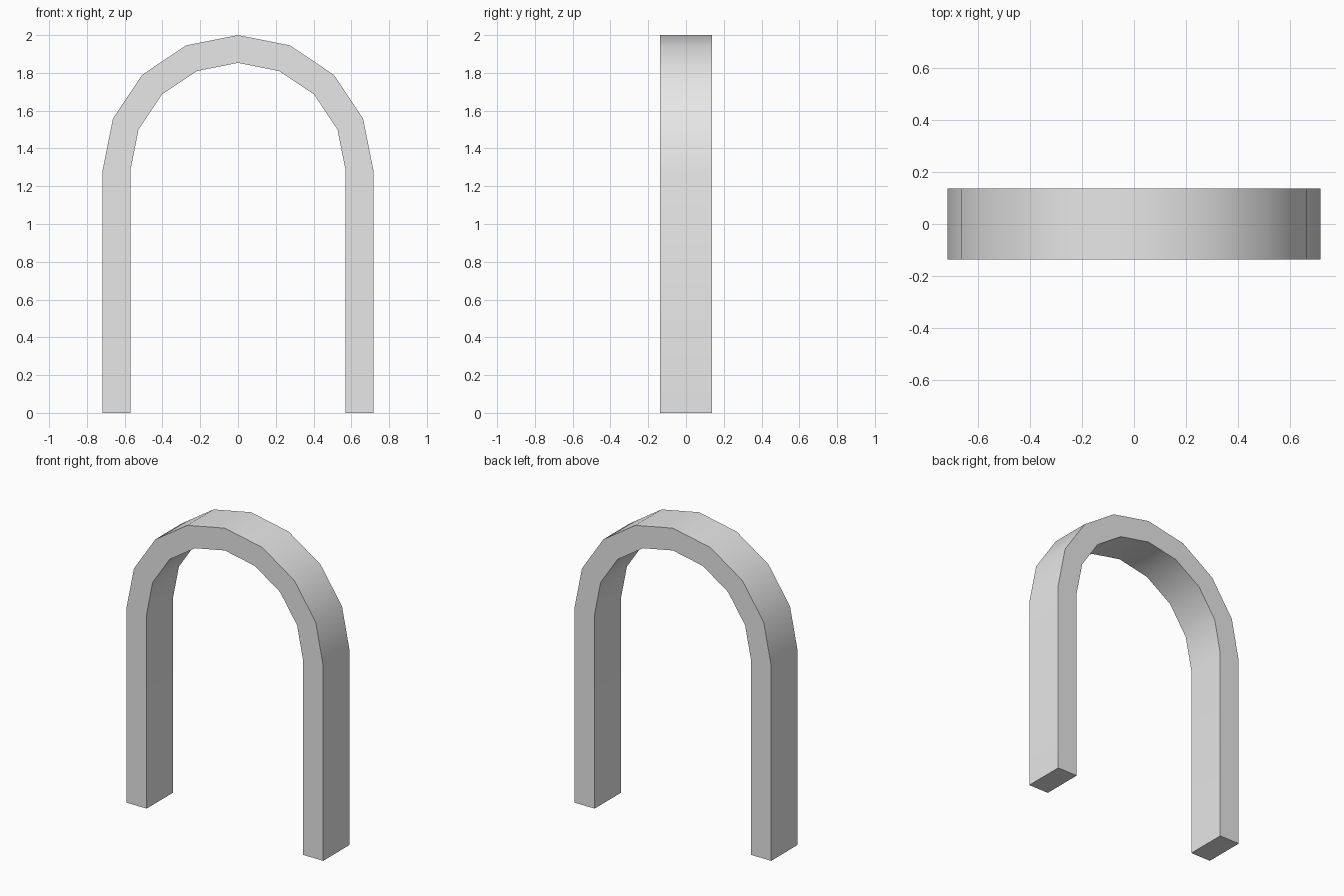
import bpy
import bmesh
from math import pi, cos, sin, radians

# Remove the default cube
cube = bpy.data.objects.get("Cube")
if cube:
    bpy.data.objects.remove(cube, do_unlink=True)

OUTER, INNER = 0.717, 0.57
SPRING = 2 - OUTER      # height where the legs meet the curve
DEPTH = 0.274
SEGMENTS = 8

# Plain grey material
grey = bpy.data.materials.new("plain_grey")
grey.use_nodes = True
colour = (0.8, 0.8, 0.8, 1)
grey.diffuse_color = colour
grey.node_tree.nodes["Principled BSDF"].inputs["Base Color"].default_value = colour


def rim(radius):
    """Edge line: right foot, half circle, left foot."""
    arc = [(radius * cos(pi * i / SEGMENTS), SPRING + radius * sin(pi * i / SEGMENTS))
           for i in range(SEGMENTS + 1)]
    return [(radius, 0)] + arc + [(-radius, 0)]


# Front face of the arch as a strip of quads, extruded to depth
bm = bmesh.new()
outer, inner = ([bm.verts.new((x, -DEPTH / 2, z)) for x, z in rim(r)]
                for r in (OUTER, INNER))
for i in range(len(outer) - 1):
    bm.faces.new((outer[i], outer[i + 1], inner[i + 1], inner[i]))
extruded = bmesh.ops.extrude_face_region(bm, geom=bm.faces[:])
back = [g for g in extruded["geom"] if isinstance(g, bmesh.types.BMVert)]
bmesh.ops.translate(bm, verts=back, vec=(0, DEPTH, 0))
bmesh.ops.recalc_face_normals(bm, faces=bm.faces)

mesh = bpy.data.meshes.new("arch")
bm.to_mesh(mesh)
bm.free()
mesh.materials.append(grey)
arch = bpy.data.objects.new("arch", mesh)
bpy.context.collection.objects.link(arch)

# Smooth curve, crisp edges
bpy.ops.object.select_all(action='DESELECT')
arch.select_set(True)
bpy.context.view_layer.objects.active = arch
bpy.ops.object.shade_smooth_by_angle(angle=radians(30))
